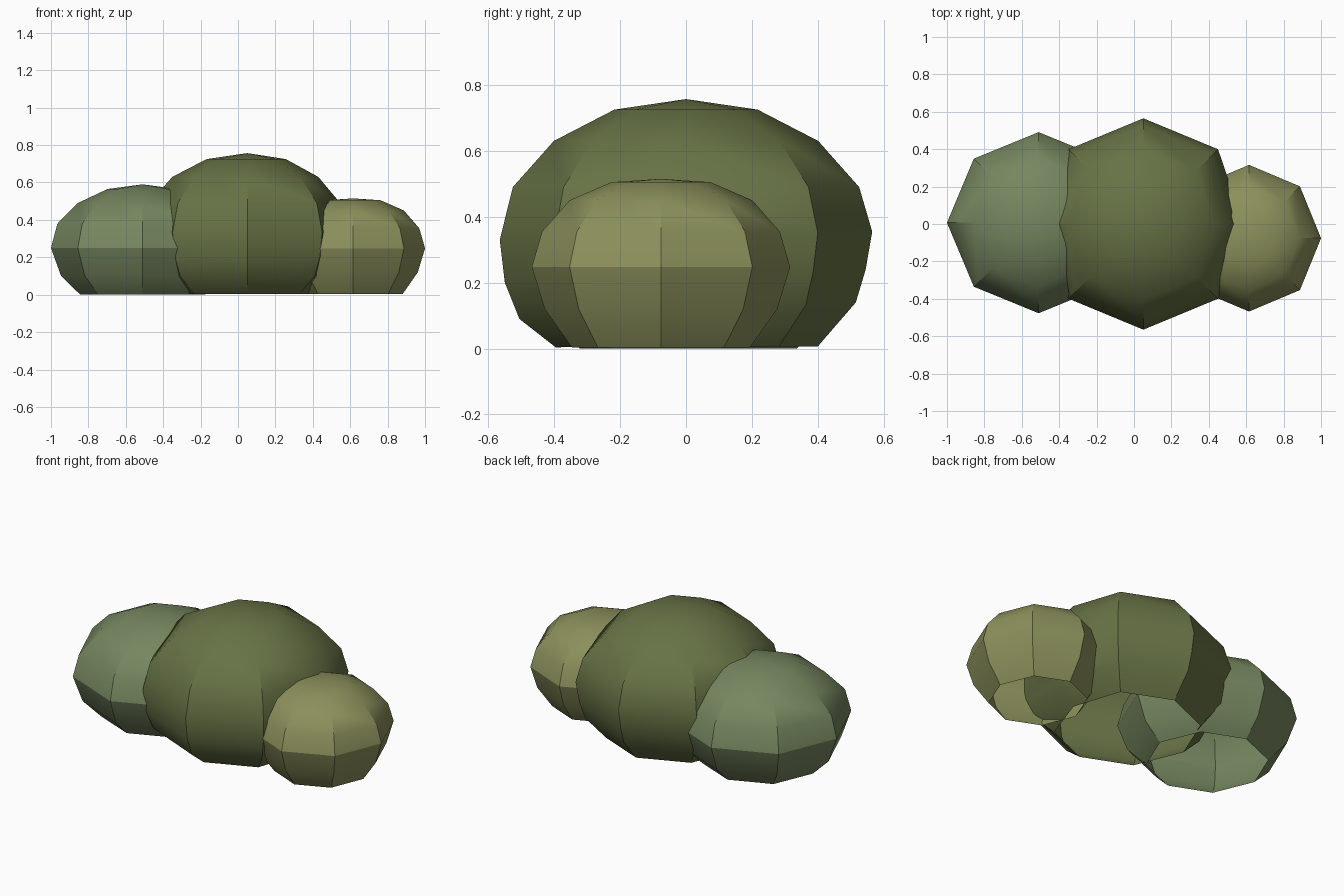
import bpy, bmesh
from math import sin, cos, tau

if "Cube" in bpy.data.objects:
    bpy.data.objects.remove(bpy.data.objects["Cube"])

SEGS = 8


def leaf_clump(name, color, center, radii, front, back, squeeze=1.0):
    """Open-bottomed eight-sided dome; front/back are (radius fraction, z) profiles, top ring to rim."""
    cx, cy, top = center
    rx, ry = radii
    bm = bmesh.new()
    pole = bm.verts.new((cx, cy, top))
    rings = []
    for (rf, zf), (rb, zb) in zip(front, back):
        ring = []
        for i in range(SEGS):
            a = tau * i / SEGS
            t = (sin(a) + 1) / 2          # blends front profile into back profile
            r = rf + (rb - rf) * t
            k = squeeze if i == 0 else 1.0
            ring.append(bm.verts.new((cx + rx * r * k * cos(a), cy + ry * r * sin(a),
                                      zf + (zb - zf) * t)))
        rings.append(ring)
    for i in range(SEGS):
        j = (i + 1) % SEGS
        bm.faces.new((pole, rings[0][i], rings[0][j]))
        for upper, lower in zip(rings, rings[1:]):
            bm.faces.new((upper[i], lower[i], lower[j], upper[j]))
    mesh = bpy.data.meshes.new(name)
    bm.to_mesh(mesh)
    bm.free()
    ob = bpy.data.objects.new(name, mesh)
    bpy.context.collection.objects.link(ob)
    mat = bpy.data.materials.new(name + "_green")
    mat.diffuse_color = (*color, 1)
    mat.use_nodes = True
    mat.node_tree.nodes["Principled BSDF"].inputs["Base Color"].default_value = mat.diffuse_color
    mesh.materials.append(mat)
    # soft between the rings, crisp along the vertical ridges
    bpy.ops.object.select_all(action='DESELECT')
    ob.select_set(True)
    bpy.context.view_layer.objects.active = ob
    bpy.ops.object.shade_smooth_by_angle(angle=0.52)


# large middle clump, its belly slightly higher at the back
upper = [(0.385, 0.725), (0.71, 0.63), (0.93, 0.49)]
leaf_clump("middle_bush", (0.135, 0.17, 0.06), (0.05, 0, 0.757), (0.565, 0.565),
           upper + [(1.0, 0.33), (0.973, 0.2), (0.895, 0.09), (0.7, 0.004)],
           upper + [(1.0, 0.355), (0.965, 0.24), (0.912, 0.14), (0.707, 0.006)], 0.945)

# left clump
left = [(0.383, 0.565), (0.707, 0.49), (0.93, 0.38), (1.0, 0.25), (0.89, 0.1), (0.68, 0.0)]
leaf_clump("left_bush", (0.18, 0.24, 0.115), (-0.51, 0.007, 0.59), (0.49, 0.484), left, left)

# small right clump, set a little forward
right = [(0.383, 0.505), (0.707, 0.45), (0.92, 0.355), (1.0, 0.248), (0.9, 0.12), (0.69, 0.004)]
leaf_clump("right_bush", (0.26, 0.28, 0.105), (0.615, -0.076, 0.515), (0.385, 0.392), right, right)
